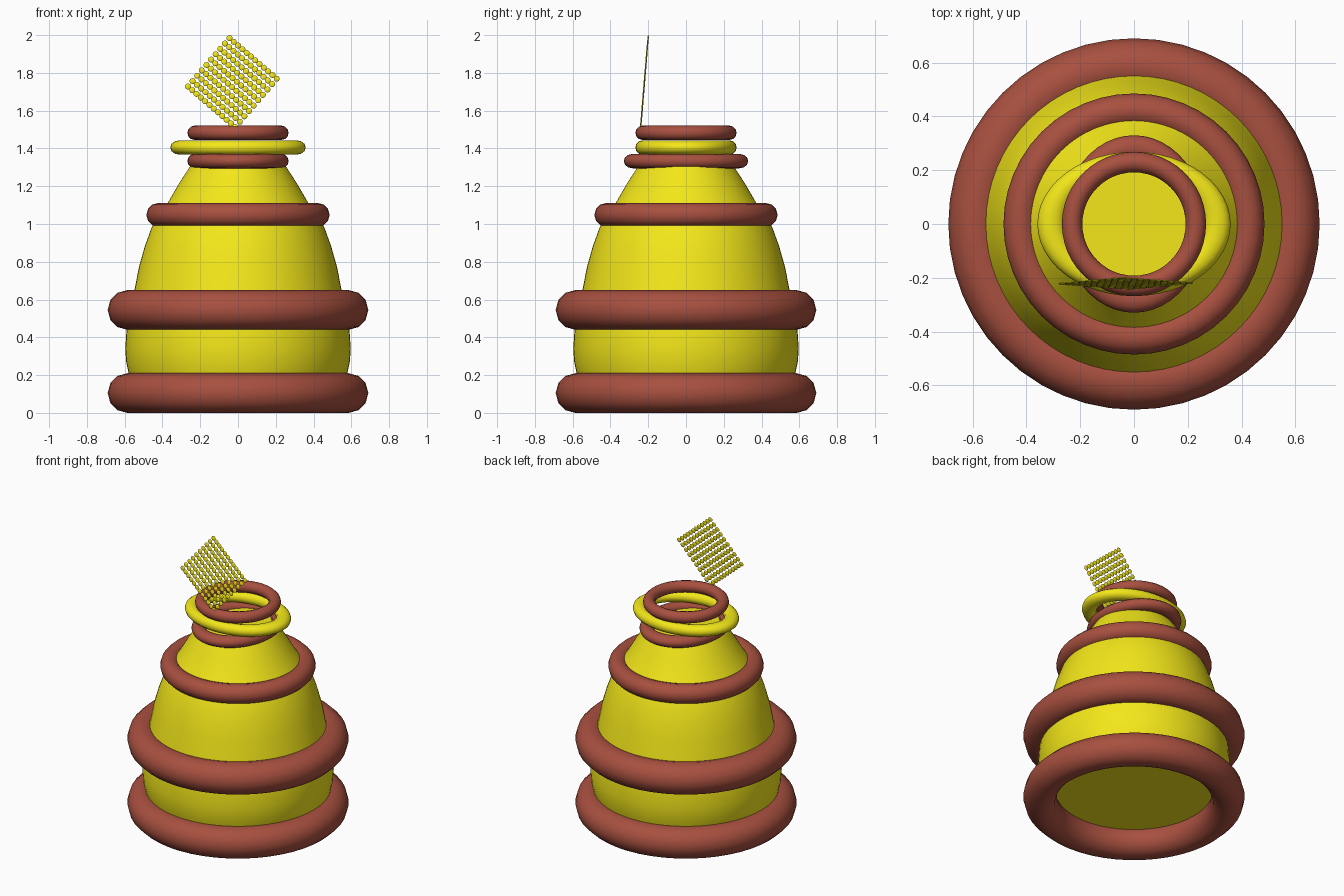
import bpy, bmesh, math
from mathutils import Vector, Matrix

if "Cube" in bpy.data.objects:
    bpy.data.objects.remove(bpy.data.objects["Cube"])


def material(name, rgb):
    m = bpy.data.materials.new(name)
    m.diffuse_color = (*rgb, 1)
    m.use_nodes = True
    m.node_tree.nodes["Principled BSDF"].inputs["Base Color"].default_value = m.diffuse_color
    return m


YELLOW = material("yellow", (0.90, 0.80, 0.01))
RED = material("brick_red", (0.39, 0.08, 0.05))


def finish(name, bm, mat, angle=40):
    me = bpy.data.meshes.new(name)
    bmesh.ops.recalc_face_normals(bm, faces=bm.faces)
    bm.to_mesh(me)
    bm.free()
    me.materials.append(mat)
    ob = bpy.data.objects.new(name, me)
    bpy.context.collection.objects.link(ob)
    bpy.ops.object.select_all(action='DESELECT')
    ob.select_set(True)
    bpy.context.view_layer.objects.active = ob
    bpy.ops.object.shade_smooth_by_angle(angle=math.radians(angle))
    return ob


# bell-shaped body, closed at both ends
profile = [(0.56, 0.15), (0.577, 0.2), (0.592, 0.27), (0.597, 0.34), (0.59, 0.44),
           (0.573, 0.55), (0.548, 0.65), (0.525, 0.77), (0.494, 0.88), (0.458, 0.98),
           (0.42, 1.05), (0.373, 1.11), (0.315, 1.21), (0.257, 1.3), (0.235, 1.335)]
bm = bmesh.new()
N = 64
loops = [[bm.verts.new((r * math.cos(math.tau * i / N), r * math.sin(math.tau * i / N), z))
          for i in range(N)] for r, z in profile]
for a, b in zip(loops, loops[1:]):
    for i in range(N):
        j = (i + 1) % N
        bm.faces.new((a[i], a[j], b[j], b[i]))
bm.faces.new(loops[0][::-1])
bm.faces.new(loops[-1])
finish("body", bm, YELLOW)


# rings stacked around the body: name, height, major, minor, x scale, y scale, colour
def ring(name, z, major, minor, sx, sy, mat):
    bpy.ops.mesh.primitive_torus_add(major_radius=major, minor_radius=minor,
                                     major_segments=48, minor_segments=12, location=(0, 0, z))
    ob = bpy.context.object
    ob.name = name
    ob.scale = (sx, sy, 1)
    ob.data.materials.append(mat)
    bpy.ops.object.shade_smooth_by_angle(angle=math.radians(40))


for args in [("base_ring", 0.105, 0.585, 0.105, 1, 1, RED),
             ("middle_ring", 0.545, 0.585, 0.105, 1, 1, RED),
             ("shoulder_ring", 1.048, 0.422, 0.063, 1, 1, RED),
             ("lower_neck_ring", 1.333, 0.23, 0.038, 1, 1.23, RED),
             ("oval_neck_ring", 1.405, 0.23, 0.038, 1.34, 1, YELLOW),
             ("top_ring", 1.483, 0.23, 0.038, 1, 1, RED)]:
    ring(*args)

# tilted square sheet of flat beads above the front of the top ring
top = Vector((-0.045, -0.201, 1.984))
right = Vector((0.205, -0.219, 1.769))
left = Vector((-0.265, -0.222, 1.728))
u, v = right - top, left - top
n = u.cross(v).normalized()
e = u.normalized()
basis = Matrix((e, n.cross(e), n)).transposed().to_4x4()
bm = bmesh.new()
NU, NV = 12, 10
for i in range(NU):
    for j in range(NV):
        p = top + u * (i / (NU - 1)) + v * (j / (NV - 1))
        bmesh.ops.create_uvsphere(bm, u_segments=12, v_segments=6, radius=0.016,
                                  matrix=Matrix.Translation(p) @ basis @ Matrix.Diagonal((1, 1, 0.25, 1)))
finish("bead_sheet", bm, YELLOW, 60)
